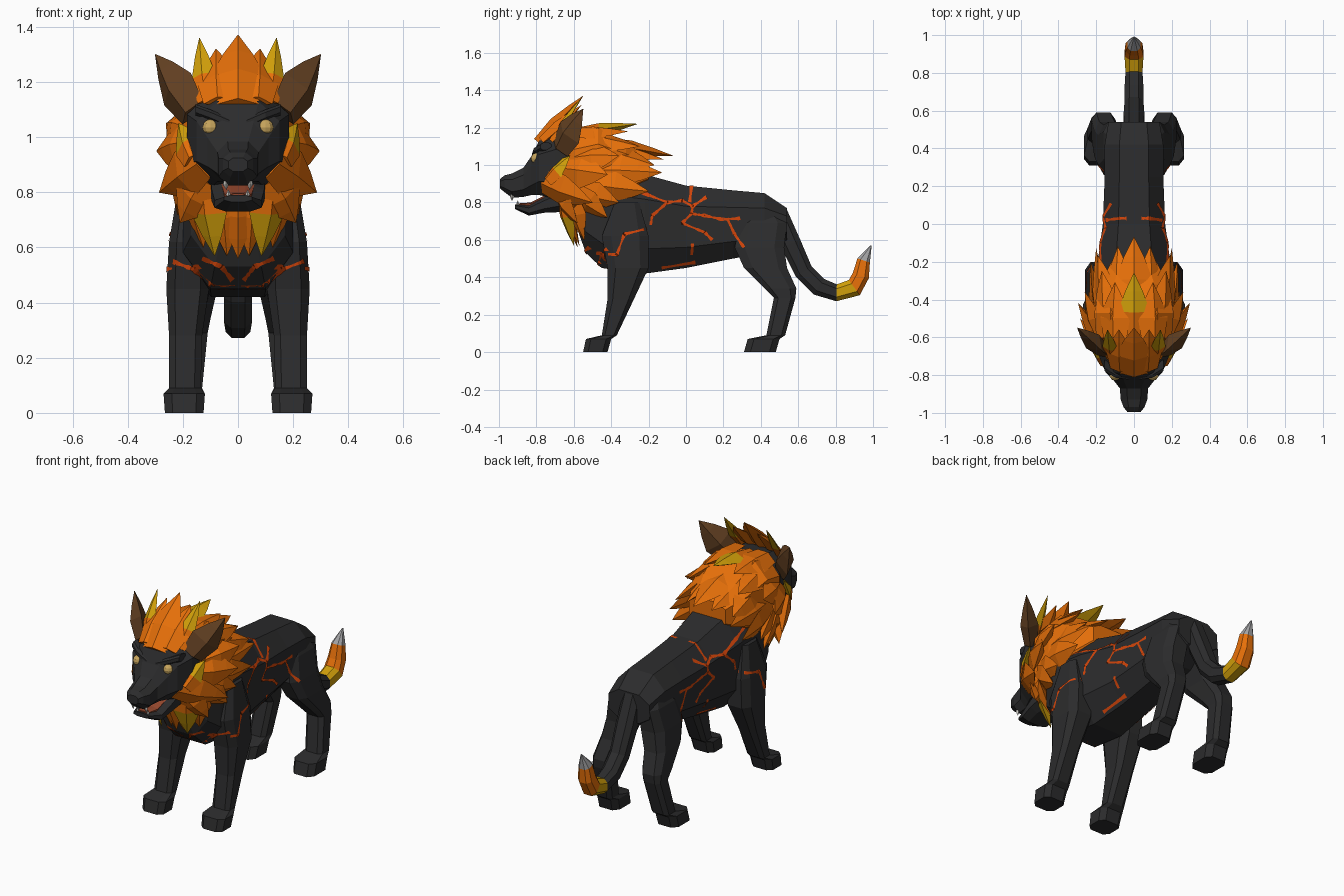
import bpy, bmesh, random
from math import hypot
from mathutils import Vector
from mathutils.bvhtree import BVHTree

random.seed(4)
if "Cube" in bpy.data.objects:
    bpy.data.objects.remove(bpy.data.objects["Cube"])

COLOURS = {
    "charcoal": (.025, .025, .026), "orange": (.84, .17, .003), "amber": (.64, .35, .003),
    "brown": (.125, .052, .016), "ember": (.66, .06, .003), "eye_gold": (.58, .38, .11),
    "ash_grey": (.36, .36, .37), "tongue_red": (.28, .06, .025), "tooth_white": (.6, .58, .54),
}
NAMES = list(COLOURS)
MATS = {}
for name, rgb in COLOURS.items():
    mat = bpy.data.materials.new(name)
    mat.use_nodes = True
    mat.diffuse_color = (*rgb, 1)
    mat.node_tree.nodes["Principled BSDF"].inputs["Base Color"].default_value = (*rgb, 1)
    MATS[name] = mat


def finish(bm, name, fix_normals=True):
    """Turn a bmesh into an object carrying only the materials it uses."""
    if fix_normals:
        bmesh.ops.recalc_face_normals(bm, faces=bm.faces)
    used = sorted({f.material_index for f in bm.faces})
    for f in bm.faces:
        f.material_index = used.index(f.material_index)
    mesh = bpy.data.meshes.new(name)
    bm.to_mesh(mesh)
    bm.free()
    for i in used:
        mesh.materials.append(MATS[NAMES[i]])
    obj = bpy.data.objects.new(name, mesh)
    bpy.context.collection.objects.link(obj)
    return obj


def octagon(centre, u, v, cut=.5):
    """Ring with chamfered corners spanned by the half axes u and v."""
    c, u, v = Vector(centre), Vector(u), Vector(v)
    corners = [(1, -cut), (1, cut), (cut, 1), (-cut, 1), (-1, cut), (-1, -cut), (-cut, -1), (cut, -1)]
    return [c + u * a + v * b for a, b in corners]


def loft(bm, rings, colours="charcoal"):
    """Skin consecutive rings; colours is one name or one per segment."""
    if isinstance(colours, str):
        colours = [colours] * (len(rings) - 1)
    loops = [[bm.verts.new(p) for p in ring] for ring in rings]
    n = len(loops[0])
    for a, b, col in zip(loops, loops[1:], colours):
        for i in range(n):
            j = (i + 1) % n
            bm.faces.new((a[i], a[j], b[j], b[i])).material_index = NAMES.index(col)
    for loop, col in ((loops[0], colours[0]), (loops[-1], colours[-1])):
        bm.faces.new(loop).material_index = NAMES.index(col)


def loft_object(name, rings, colours="charcoal"):
    bm = bmesh.new()
    loft(bm, rings, colours)
    return finish(bm, name)


def along_y(sections, cut=.5):
    """Rings across the y axis from (y, bottom, top, half width)."""
    return [octagon((0, y, (lo + hi) / 2), (w, 0, 0), (0, 0, (hi - lo) / 2), cut) for y, lo, hi, w in sections]


def spike(bm, base, tip, width, colour="orange", tip_colour=None, normal=None, thick=.4):
    """Faceted leaf-shaped tuft, flat against the mane surface."""
    base, tip = Vector(base), Vector(tip)
    d = (tip - base).normalized()
    n = Vector(normal) if normal else (base + tip) / 2 - Vector((0, -.45, .93))
    n = (n - d * n.dot(d)).normalized()
    side = d.cross(n)
    rings = []
    for t, k in ((0, .75), (.4, 1), (.72, .55), (1, .02)):
        c, w = base.lerp(tip, t), width * k
        rings.append([c + side * w, c + n * w * thick, c - side * w, c - n * w * thick])
    loft(bm, rings, [colour, tip_colour or colour, tip_colour or colour])


def tufts(name, rows):
    """Mirrored group of spikes; rows are base, tip, width and tip colour."""
    bm = bmesh.new()
    for base, tip, width, *tint in rows:
        for s in ((1, -1) if tip[0] else (1,)):
            mirror = [(s * p[0], p[1], p[2]) for p in (base, tip)]
            spike(bm, *mirror, width, tip_colour=tint[0] if tint else None)
    return finish(bm, name)


# Torso, head and jaw
body = loft_object("body", along_y([
    (-.575, .64, .98, .12), (-.535, .53, .98, .17), (-.45, .45, .98, .2), (-.22, .42, .95, .195),
    (0, .45, .89, .165), (.25, .5, .865, .155), (.42, .53, .85, .155), (.54, .6, .77, .135)]))
head = loft_object("head", along_y([
    (-.995, .875, .925, .035), (-.97, .855, .945, .055), (-.93, .825, .955, .07), (-.87, .83, .985, .075),
    (-.825, .84, 1.05, .11), (-.785, .84, 1.13, .15), (-.7, .82, 1.17, .185), (-.55, .8, 1.18, .18)]))
loft_object("lower_jaw", along_y([
    (-.915, .765, .79, .05), (-.84, .73, .785, .085), (-.76, .745, .83, .095), (-.64, .75, .9, .1)]))
loft_object("tongue", along_y([(-.9, .775, .795, .03), (-.83, .775, .8, .05), (-.75, .8, .84, .06)]), "tongue_red")

# Legs: rows of height, y range and x range
FRONT = [(0, -.55, -.42, .125, .265), (.07, -.535, -.4, .12, .27), (.09, -.45, -.37, .135, .25),
         (.28, -.42, -.28, .13, .25), (.45, -.42, -.2, .105, .26), (.62, -.45, -.2, .11, .25),
         (.8, -.38, -.25, .12, .22)]
HIND = [(0, .31, .48, .125, .265), (.07, .33, .5, .12, .265), (.09, .43, .53, .13, .245),
        (.29, .47, .585, .11, .225), (.34, .42, .59, .1, .225), (.45, .31, .54, .075, .21),
        (.56, .26, .525, .04, .19), (.69, .29, .54, .03, .162), (.78, .36, .47, .03, .12)]
solids = [body]
for side, s in (("left", 1), ("right", -1)):
    for part, rows in (("front_leg", FRONT), ("hind_leg", HIND)):
        rings = [octagon((s * (x0 + x1) / 2, (y0 + y1) / 2, z), ((x1 - x0) / 2, 0, 0), (0, (y1 - y0) / 2, 0), .6)
                 for z, y0, y1, x0, x1 in rows]
        solids.append(loft_object(f"{side}_{part}", rings))

# Tail with a burning tip
PATH = [(.49, .75, .05), (.56, .58, .055), (.63, .43, .05), (.71, .35, .05), (.805, .317, .045),
        (.9, .345, .05), (.935, .41, .045), (.95, .49, .035), (.99, .57, .003)]
rings = []
for i, (y, z, r) in enumerate(PATH):
    a, b = PATH[max(i - 1, 0)], PATH[min(i + 1, len(PATH) - 1)]
    dy, dz = b[0] - a[0], b[1] - a[1]
    length = hypot(dy, dz)
    rings.append(octagon((0, y, z), (r, 0, 0), (0, -dz / length * r, dy / length * r)))
loft_object("tail", rings, ["charcoal"] * 4 + ["amber"] + ["orange"] * 2 + ["ash_grey"])

# Mane
loft_object("mane_core", along_y([
    (-.66, .78, 1.12, .16), (-.6, .7, 1.18, .2), (-.47, .76, 1.2, .21), (-.32, .82, 1.12, .18),
    (-.2, .9, 1.04, .12)], .6), "orange")
tufts("crown", [
    ((0, -.79, 1.12), (0, -.55, 1.37), .1), ((.07, -.77, 1.13), (.08, -.56, 1.32), .075),
    ((.115, -.72, 1.13), (.14, -.56, 1.36), .045, "amber"),
    ((0, -.6, 1.17), (0, -.26, 1.22), .085, "amber"), ((.1, -.62, 1.17), (.1, -.31, 1.18), .085)])
tufts("back_mane", [
    ((0, -.45, 1.12), (0, -.07, 1.05), .1), ((.08, -.45, 1.1), (.085, -.12, 1.03), .08),
    ((.14, -.45, 1.05), (.19, -.17, 1), .09), ((.13, -.55, 1.13), (.17, -.25, 1.1), .08),
    ((.18, -.5, .97), (.2, -.13, .96), .08), ((.19, -.5, .9), (.23, -.2, .86), .08),
    ((.18, -.59, 1.03), (.26, -.36, 1.05), .09)])
tufts("ruff", [
    ((.16, -.66, .98), (.295, -.42, .95), .1), ((.13, -.76, .91), (.285, -.5, .8), .09),
    ((.18, -.55, .86), (.24, -.36, .8), .08), ((.18, -.58, .85), (.22, -.42, .72), .08),
    ((.12, -.68, .85), (.21, -.58, .69), .085), ((.12, -.66, .83), (.085, -.6, .57), .075, "amber"),
    ((0, -.66, .82), (0, -.58, .56), .06), ((.05, -.65, .81), (.04, -.57, .57), .06),
    ((.165, -.61, .83), (.125, -.545, .6), .07),
    ((.165, -.74, .92), (.215, -.62, 1.05), .06, "amber")])

# Ears, eyes and fangs
head_tree = BVHTree.FromPolygons([v.co for v in head.data.vertices], [p.vertices for p in head.data.polygons])
for side, s in (("left", 1), ("right", -1)):
    bm = bmesh.new()
    spike(bm, (s * .165, -.67, 1.09), (s * .3, -.55, 1.3), .09, "brown", normal=(s * .9, -.9, 0), thick=.55)
    finish(bm, f"{side}_ear")
    spot = head_tree.ray_cast(Vector((s * .1, -2, 1.035)), Vector((0, 1, 0)))[0]
    bm = bmesh.new()
    bmesh.ops.create_uvsphere(bm, u_segments=10, v_segments=6, radius=.03)
    bmesh.ops.translate(bm, verts=bm.verts, vec=spot + Vector((0, .014, 0)))
    for f in bm.faces:
        f.material_index = NAMES.index("eye_gold")
    finish(bm, f"{side}_eye")
    # Brow ridge shading the eye
    loft_object(f"{side}_brow", [
        octagon((s * x, spot.y + dy, z), (0, .03, 0), (0, 0, .02)) for x, dy, z in
        ((.03, .02, 1.05), (.1, .03, 1.08), (.155, .065, 1.1))])
    bm = bmesh.new()
    spike(bm, (s * .045, -.93, .845), (s * .042, -.93, .808), .01, "tooth_white", normal=(0, 1, 0), thick=1)
    spike(bm, (s * .035, -.9, .78), (s * .035, -.9, .81), .008, "tooth_white", normal=(0, 1, 0), thick=1)
    finish(bm, f"{side}_fangs")

# Glowing cracks laid on the hide
trees = [BVHTree.FromPolygons([v.co for v in o.data.vertices], [p.vertices for p in o.data.polygons]) for o in solids]
VIEWS = {
    "side": lambda s, a, b: (Vector((2 * s, a, b)), Vector((-s, 0, 0))),
    "front": lambda s, a, b: (Vector((s * a, -2, b)), Vector((0, 1, 0))),
    "top": lambda s, a, b: (Vector((s * a, b, 2)), Vector((0, 0, -1))),
}


def on_hide(start, d):
    hits = [h for h in (t.ray_cast(start, d) for t in trees) if h[0]]
    if hits:
        return min(hits, key=lambda h: h[3])[0] - d * .004


def crack(bm, view, s, points, width=.008, steps=7):
    previous = None
    for (a0, b0), (a1, b1) in zip(points, points[1:]):
        size = hypot(a1 - a0, b1 - b0)
        na, nb = (b0 - b1) / size, (a1 - a0) / size
        for k in range(steps + 1):
            t = k / steps
            # Wider where branches meet, ragged in between
            w = width * (random.uniform(.4, .9) + abs(t - .5))
            a, b = a0 + (a1 - a0) * t, b0 + (b1 - b0) * t
            pair = [on_hide(*VIEWS[view](s, a + e * na * w, b + e * nb * w)) for e in (-1, 1)]
            if None in pair:
                previous = None
                continue
            if previous and max((p - q).length for p, q in zip(pair, previous)) < .06:
                quad = [bm.verts.new(p) for p in (*previous, pair[1], pair[0])]
                bm.faces.new(quad).material_index = NAMES.index("ember")
            previous = pair


CRACKS = [
    ("side", [(-.35, .89), (-.2, .84), (-.1, .8), (-.02, .81), (.035, .78), (.11, .83)]),
    ("side", [(-.1, .8), (-.18, .73), (-.19, .68)]),
    ("side", [(.035, .78), (.03, .74), (-.02, .69), (.1, .64), (.14, .6)]),
    ("side", [(.03, .74), (.1, .73), (.19, .71), (.29, .715)]),
    ("side", [(.22, .715), (.26, .63), (.31, .56)]),
    ("side", [(-.48, .53), (-.37, .52), (-.33, .63), (-.21, .66)]),
    ("side", [(.035, .58), (.03, .52)]), ("side", [(-.13, .45), (.05, .48)]),
    ("front", [(.01, .455), (.09, .455), (.16, .52), (.24, .55)]),
    ("front", [(.02, .48), (.06, .53), (.13, .56)]),
    ("top", [(.04, .03), (.08, .03), (.15, .02)]),
]
bm = bmesh.new()
for view, points in CRACKS:
    for s in (1, -1):
        crack(bm, view, s, points)
finish(bm, "ember_cracks", fix_normals=False)
